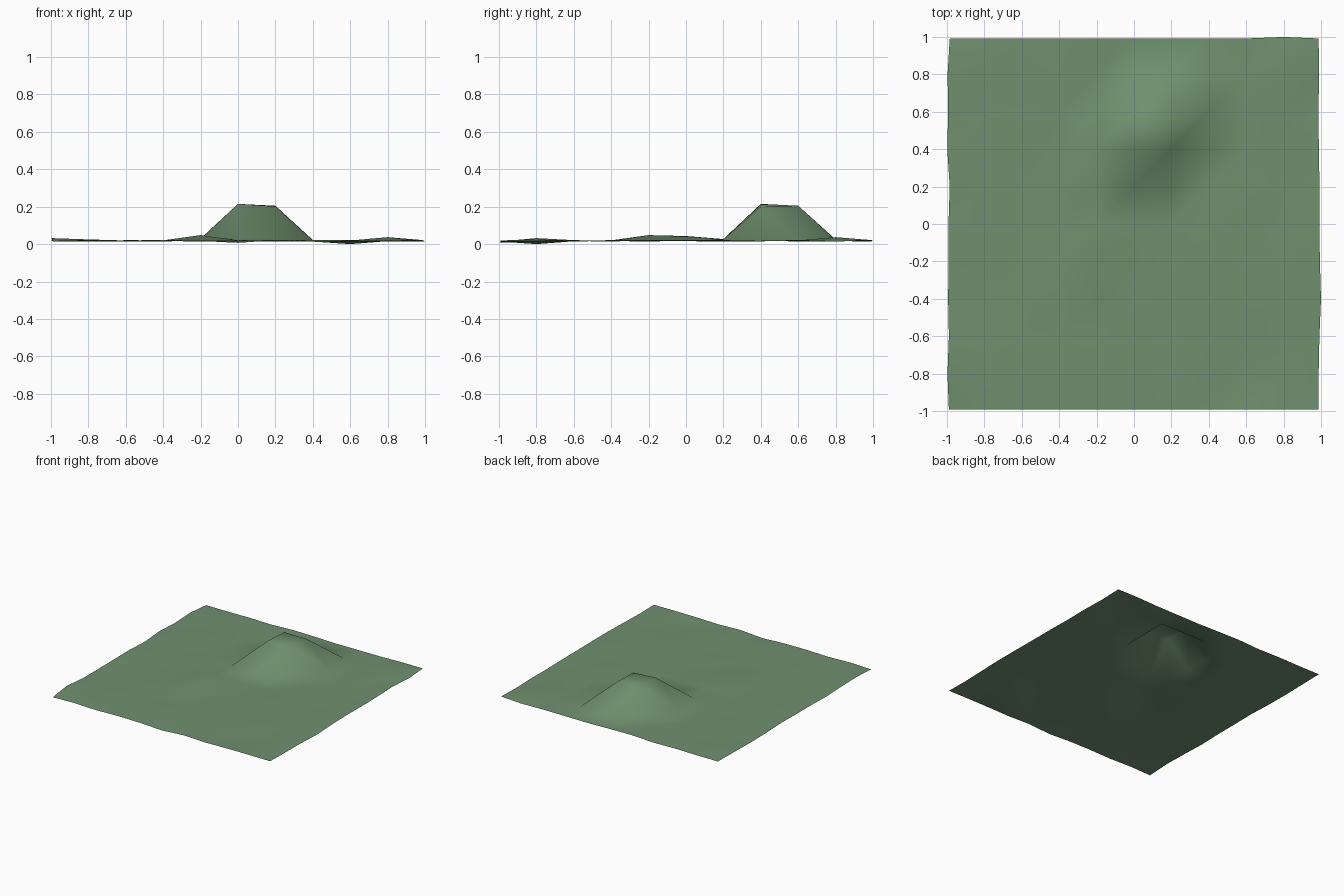
import bpy, random

if "Cube" in bpy.data.objects:
    bpy.data.objects.remove(bpy.data.objects["Cube"])

random.seed(7)
N = 10          # cells per side
STEP = 2.0 / N

# heights that stand out from the gently uneven ground, keyed by grid index
heights = {
    (5, 7): 0.215, (6, 7): 0.202, (5, 8): 0.205, (6, 8): 0.205,   # hill top
    (4, 6): 0.027, (5, 6): 0.025, (6, 6): 0.025, (4, 7): 0.03,    # hill foot
    (7, 7): 0.02, (7, 8): 0.02, (7, 9): 0.022, (5, 9): 0.025, (6, 9): 0.025,
    (4, 4): 0.048, (4, 5): 0.043, (5, 4): 0.02,                   # low bump
    (9, 9): 0.037, (1, 1): 0.025, (0, 1): 0.032, (9, 0): 0.018,
    (5, 0): 0.007, (6, 0): 0.02, (8, 1): 0.0,
}

# ground sheet grid
verts = []
for j in range(N + 1):
    for i in range(N + 1):
        x, y = -1 + i * STEP, -1 + j * STEP
        if i in (0, N):
            x *= random.uniform(0.985, 1.0)
        if j in (0, N):
            y *= 1.0 if (i, j) == (9, N) else 0.992
        z = heights.get((i, j), 0.018 + random.uniform(-0.005, 0.005))
        verts.append((x, y, z))

# two triangles per cell, split along the same diagonal
faces = []
for j in range(N):
    for i in range(N):
        a = j * (N + 1) + i
        b, c, d = a + 1, a + N + 2, a + N + 1
        faces += [(a, b, c), (a, c, d)]

mesh = bpy.data.meshes.new("grass_ground")
mesh.from_pydata(verts, [], faces)
mesh.shade_smooth()
ground = bpy.data.objects.new("grass_ground", mesh)
bpy.context.collection.objects.link(ground)

# grass colour
grass = bpy.data.materials.new("grass")
grass.diffuse_color = (0.16, 0.28, 0.16, 1)
grass.use_nodes = True
grass.node_tree.nodes["Principled BSDF"].inputs["Base Color"].default_value = grass.diffuse_color
mesh.materials.append(grass)
